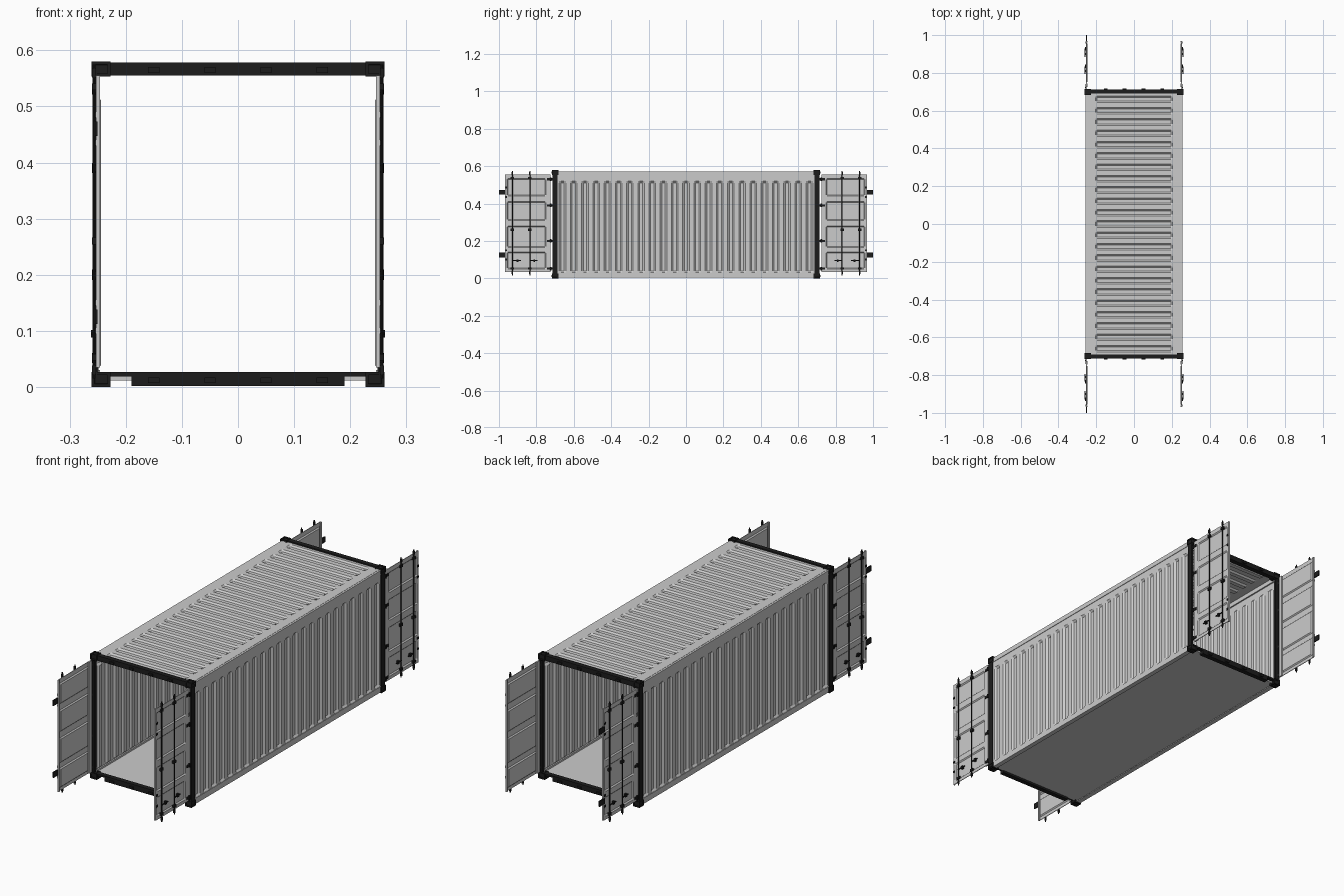
import bpy, bmesh
from mathutils import Matrix, Vector

if "Cube" in bpy.data.objects:
    bpy.data.objects.remove(bpy.data.objects["Cube"])

black = bpy.data.materials.new("black_steel")
black.diffuse_color = (0.012, 0.012, 0.012, 1)
black.use_nodes = True
black.node_tree.nodes["Principled BSDF"].inputs["Base Color"].default_value = black.diffuse_color


def finish(name, bm, mat=None):
    me = bpy.data.meshes.new(name)
    bmesh.ops.recalc_face_normals(bm, faces=bm.faces[:])
    bm.to_mesh(me)
    bm.free()
    ob = bpy.data.objects.new(name, me)
    bpy.context.collection.objects.link(ob)
    if mat:
        me.materials.append(mat)
    return ob


def add_box(bm, a, b):
    """Box between two opposite corners."""
    a, b = Vector(a), Vector(b)
    size = [abs(v) for v in (b - a)]
    m = Matrix.Translation((a + b) / 2) @ Matrix.Diagonal((*size, 1))
    return bmesh.ops.create_cube(bm, size=1, matrix=m)["verts"]


def add_rod(bm, x, y, z0, z1, r):
    bmesh.ops.create_cone(bm, cap_ends=True, segments=10, radius1=r, radius2=r, depth=z1 - z0,
                          matrix=Matrix.Translation((x, y, (z0 + z1) / 2)))


def pressed_panel(name, ends_u, pits_u, ends_v, pits_v, depth, slope, place, thick):
    """Sheet with rectangular pressed pits; place(u, v, d) maps it into space."""
    def stops(ends, pits):
        s = [(ends[0], 0)]
        for a, b in pits:
            s += [(a, 0), (a + slope, 1), (b - slope, 1), (b, 0)]
        return s + [(ends[1], 0)]
    us, vs = stops(ends_u, pits_u), stops(ends_v, pits_v)
    bm = bmesh.new()
    grid = [[bm.verts.new(place(u, v, depth * fu * fv)) for v, fv in vs] for u, fu in us]
    for i in range(len(us) - 1):
        for j in range(len(vs) - 1):
            bm.faces.new((grid[i][j], grid[i + 1][j], grid[i + 1][j + 1], grid[i][j + 1]))
    ob = finish(name, bm)
    mod = ob.modifiers.new("sheet", 'SOLIDIFY')
    mod.thickness, mod.offset = thick, 0
    return ob


SIDES = ((-1, "left"), (1, "right"))
ENDS = ((-1, "front"), (1, "back"))
ribs = [(-0.66 + 0.06 * i - 0.018, -0.66 + 0.06 * i + 0.018) for i in range(23)]

# corrugated side walls and long rails
for sx, side in SIDES:
    pressed_panel(side + "_wall", (-0.69, 0.69), ribs, (0.02, 0.555), [(0.03, 0.52)], 0.008, 0.009,
                  lambda u, v, d: (sx * (0.2535 - d), u, v), 0.002)
    bm = bmesh.new()
    add_box(bm, (sx * 0.246, -0.69, 0.55), (sx * 0.257, 0.69, 0.571))
    finish(side + "_top_rail", bm)
    bm = bmesh.new()
    add_box(bm, (sx * 0.246, -0.69, 0.004), (sx * 0.257, 0.69, 0.03))
    add_box(bm, (sx * 0.235, -0.69, 0.004), (sx * 0.247, 0.69, 0.008))
    finish(side + "_bottom_rail", bm)

# corrugated roof and flat floor
pressed_panel("roof", (-0.69, 0.69), ribs, (-0.248, 0.248), [(-0.205, 0.205)], 0.007, 0.008,
              lambda u, v, d: (v, u, 0.571 - d), 0.002)
bm = bmesh.new()
add_box(bm, (-0.248, -0.695, 0.012), (0.248, 0.695, 0.022))
finish("floor", bm)

for sy, end in ENDS:
    # end frame: header, sill between fork gaps, corner posts
    bm = bmesh.new()
    add_box(bm, (-0.235, sy * 0.69, 0.555), (0.235, sy * 0.712, 0.578))
    add_box(bm, (-0.235, sy * 0.69, 0.019), (0.235, sy * 0.712, 0.027))
    add_box(bm, (-0.19, sy * 0.69, 0.002), (0.19, sy * 0.712, 0.02))
    for sx, side in SIDES:
        add_box(bm, (sx * 0.251, sy * 0.687, 0.01), (sx * 0.259, sy * 0.714, 0.57))
        add_box(bm, (sx * 0.249, sy * 0.687, 0.01), (sx * 0.252, sy * 0.698, 0.57))
    finish(end + "_frame", bm, black)

    # lock rod keepers on header and sill
    bm = bmesh.new()
    for x in (-0.15, -0.05, 0.05, 0.15):
        add_box(bm, (x - 0.01, sy * 0.71, 0.56), (x + 0.01, sy * 0.718, 0.57))
        add_box(bm, (x - 0.01, sy * 0.71, 0.007), (x + 0.01, sy * 0.718, 0.017))
    finish(end + "_rod_keepers", bm, black)

    for sx, side in SIDES:
        tag = end + "_" + side
        # corner castings with recessed openings on every face
        bm = bmesh.new()
        for z0, z1 in ((0, 0.027), (0.553, 0.58)):
            add_box(bm, (sx * 0.227, sy * 0.683, z0), (sx * 0.261, sy * 0.716, z1))
        bmesh.ops.recalc_face_normals(bm, faces=bm.faces[:])
        bmesh.ops.inset_individual(bm, faces=bm.faces[:], thickness=0.008)
        res = bm.faces[:12]
        bmesh.ops.inset_individual(bm, faces=res, thickness=0.0005, depth=-0.004)
        finish(tag + "_corner_castings", bm, black)

        # open door leaf with four pressed panels
        pressed_panel(tag + "_door", (0.725, 0.967), [(0.748, 0.957)], (0.035, 0.555),
                      [(0.05, 0.14), (0.165, 0.28), (0.31, 0.41), (0.44, 0.535)], 0.005, 0.005,
                      lambda u, v, d: (sx * (0.252 - d), sy * u, v), 0.003)
        bm = bmesh.new()
        for y0, y1, z0, z1 in ((0.725, 0.745, 0.035, 0.555), (0.96, 0.968, 0.035, 0.555)):
            add_box(bm, (sx * 0.246, sy * y0, z0), (sx * 0.2535, sy * y1, z1))
        finish(tag + "_door_stiles", bm)

        # hinges
        bm = bmesh.new()
        for z in (0.052, 0.2, 0.39, 0.53):
            add_box(bm, (sx * 0.251, sy * 0.708, z - 0.006), (sx * 0.257, sy * 0.742, z + 0.006))
            add_rod(bm, sx * 0.256, sy * 0.722, z - 0.009, z + 0.009, 0.004)
        finish(tag + "_hinges", bm, black)

        # lock rods with brackets, cams and handles
        bm = bmesh.new()
        for y, reach in ((0.835, -0.04), (0.928, -0.045)):
            add_rod(bm, sx * 0.2565, sy * y, 0.015, 0.575, 0.0025)
            for z in (0.053, 0.26, 0.535):
                add_box(bm, (sx * 0.251, sy * (y - 0.009), z - 0.006),
                        (sx * 0.2605, sy * (y + 0.009), z + 0.006))
            for z in (0.03, 0.56):
                add_box(bm, (sx * 0.253, sy * (y - 0.004), z - 0.008),
                        (sx * 0.26, sy * (y + 0.004), z + 0.008))
            add_box(bm, (sx * 0.257, sy * (y + reach), 0.093), (sx * 0.261, sy * y, 0.097))
            add_box(bm, (sx * 0.252, sy * (y + reach * 0.6 - 0.005), 0.088),
                    (sx * 0.262, sy * (y + reach * 0.6 + 0.005), 0.102))
        finish(tag + "_lock_rods", bm, black)

        # edge studs, and overlap tabs on the left leaves only
        bm = bmesh.new()
        for z in (0.1, 0.15, 0.435, 0.485):
            add_box(bm, (sx * 0.252, sy * 0.956, z - 0.005), (sx * 0.256, sy * 0.966, z + 0.005))
        if sx < 0:
            for z in (0.125, 0.46):
                add_box(bm, (sx * 0.25, sy * 0.962, z - 0.013), (sx * 0.255, sy * 1.0, z + 0.013))
        finish(tag + "_door_tabs", bm, black)
